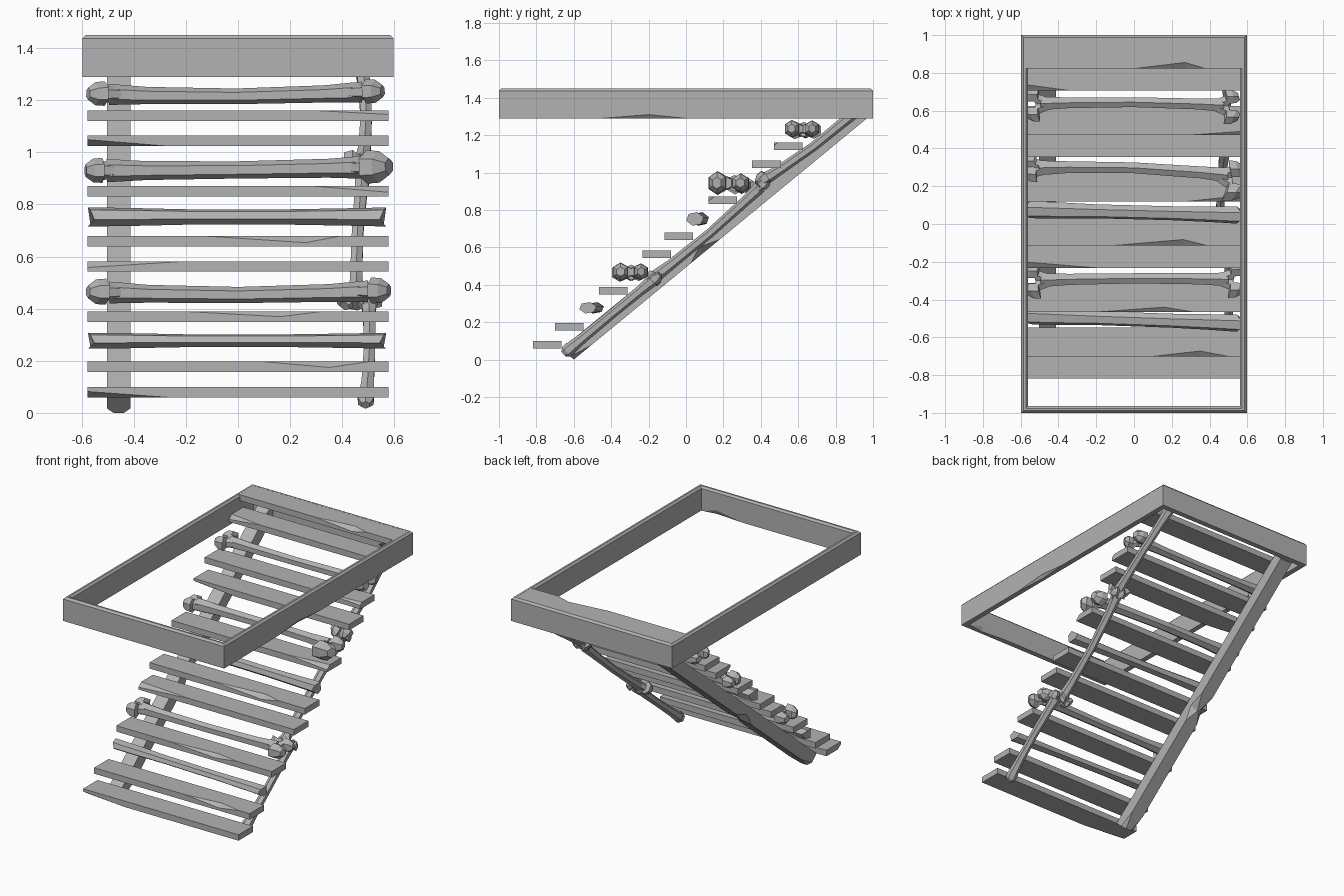
import bpy, bmesh, math
from mathutils import Vector

if "Cube" in bpy.data.objects:
    bpy.data.objects.remove(bpy.data.objects["Cube"])

gray = bpy.data.materials.new("stone_gray")
gray.diffuse_color = (0.45, 0.45, 0.45, 1)
gray.use_nodes = True
gray.node_tree.nodes["Principled BSDF"].inputs["Base Color"].default_value = gray.diffuse_color


def loft(name, rings, closed=False):
    """Skin a list of equal-length point rings; coincident points are merged."""
    bm = bmesh.new()
    vs = [[bm.verts.new(p) for p in r] for r in rings]
    n, m = len(vs[0]), len(vs)
    for i in range(m if closed else m - 1):
        a, b = vs[i], vs[(i + 1) % m]
        for j in range(n):
            k = (j + 1) % n
            bm.faces.new((a[j], a[k], b[k], b[j]))
    if not closed:
        bm.faces.new(vs[0])
        bm.faces.new(vs[-1])
    bmesh.ops.remove_doubles(bm, verts=bm.verts, dist=0.0002)
    bmesh.ops.recalc_face_normals(bm, faces=bm.faces)
    me = bpy.data.meshes.new(name)
    bm.to_mesh(me)
    bm.free()
    me.materials.append(gray)
    ob = bpy.data.objects.new(name, me)
    bpy.context.collection.objects.link(ob)
    return ob


def tube(name, pts, radii, side, sides=6):
    """Faceted tube through pts; 'side' is one axis of its cross-section."""
    pts = [Vector(p) for p in pts]
    d = (pts[-1] - pts[0]).normalized()
    u = (side - d * side.dot(d)).normalized()
    w = d.cross(u)
    rings = []
    for p, r in zip(pts, radii):
        rings.append([p + u * r * math.cos(t) + w * r * math.sin(t)
                      for t in (math.tau * (j + 0.5) / sides for j in range(sides))])
    return loft(name, rings)


def bone(name, a, b, r, side, ends, bend=(0, 0, 0)):
    """Long bone; ends = two lists of knobs (offset along side, radius)."""
    a, b, bend = Vector(a), Vector(b), Vector(bend)
    d = (b - a).normalized()
    L = (b - a).length
    ts = (0.07, 0.2, 0.5, 0.8, 0.93)
    pts = [a.lerp(b, t) + bend * math.sin(math.pi * t) for t in ts]
    tube(name + "_shaft", pts, [r * 1.35, r * 1.1, r, r * 1.1, r * 1.35], side)
    for e, (p, out, knobs) in enumerate(((a, -d, ends[0]), (b, d, ends[1]))):
        root = pts[0] if e == 0 else pts[-1]
        for k, (off, kr) in enumerate(knobs):
            c = p - out * kr * 1.0 + side * off
            path = [root - out * L * 0.06, root.lerp(c, 0.45), c - out * kr * 0.35,
                    c + out * kr * 0.4, c + out * kr]
            tube(f"{name}_knob_{e}{k}", path, [r * 0.8, r * 1.1, kr, kr * 0.95, kr * 0.5], side)


X, Y = Vector((1, 0, 0)), Vector((0, 1, 0))

# Hatch frame: bevelled profile swept round a rectangle, with a chipped lower edge
def frame_ring(x, y, sx, sy, chip=0, inner=0):
    prof = [(chip * 0.8, 1.29), (0, 1.29 + chip), (0, 1.437), (0.012, 1.45), (0.024, 1.45),
            (0.036, 1.438), (0.036, 1.29 + inner), (0.036 - inner * 0.5, 1.29)]
    return [(x - sx * o, y - sy * o, z) for o, z in prof]

W = 0.597
loft("hatch_frame", [
    frame_ring(-W, -1, -1, -1),
    frame_ring(0.25, -1, 0, -1), frame_ring(0.45, -1, 0, -1, 0, 0.03), frame_ring(0.55, -1, 0, -1),
    frame_ring(W, -1, 1, -1),
    frame_ring(W, -0.45, 1, 0), frame_ring(W, -0.2, 1, 0, 0.02), frame_ring(W, 0, 1, 0),
    frame_ring(W, 1, 1, 1), frame_ring(-W, 1, -1, 1)], closed=True)

# Plank treads: step index -> (chip start, chip peak, chip end, depth, top edge?)
H = 0.577
treads = {
    0: (-H, -H, -0.27, 0.022, False), 1: (0.1, 0.35, 0.5, 0.022, True),
    3: (-0.2, 0.16, 0.32, 0.02, True), 5: (-H, -H, -0.2, 0.024, True),
    6: (-0.12, 0.26, 0.39, 0.025, True), 8: (0.28, H, H, 0.024, True),
    10: (-H, -H, -0.27, 0.025, False), 11: (0.3, H, H, 0.015, True),
    13: (-H, -H, -0.33, 0.025, True), 14: (0.0, 0.27, 0.38, 0.025, True)}
for k, (s, m, e, c, top) in treads.items():
    y0, z0 = -0.818 + 0.1172 * k, 0.06 + 0.0964 * k
    y1, z1 = y0 + 0.153, z0 + 0.04
    rings = []
    for x in sorted({-H, s, m, e, H}):
        q = c if x == m else 0
        t, b = (q, 0) if top else (0, q)
        rings.append([(x, y0 + b * 1.5, z0), (x, y0, z0 + b), (x, y0, z1 - t),
                      (x, y0 + t * 1.3, z1), (x, y1, z1), (x, y1, z0)])
    loft(f"tread_{k}", rings)

# Bone treads
bone("low_bone_tread", (-0.575, -0.30, 0.465), (0.58, -0.295, 0.47), 0.031, Y,
     [[(-0.055, 0.05), (0.05, 0.045)], [(-0.055, 0.05), (0.055, 0.045)]], (0, 0.01, -0.015))
bone("mid_bone_tread", (-0.585, 0.295, 0.93), (0.58, 0.25, 0.945), 0.033, Y,
     [[(-0.03, 0.048), (0.04, 0.04)], [(-0.085, 0.064), (0.04, 0.052)]], (0, 0.025, -0.005))
bone("high_bone_tread", (-0.575, 0.635, 1.225), (0.555, 0.625, 1.235), 0.03, Y,
     [[(-0.055, 0.047), (0.05, 0.045)], [(-0.06, 0.047), (0.05, 0.045)]], (0, 0.015, -0.015))

# Split bone treads with jagged notched ends
def split_bone(name, k, y, z, slant, ry, rz):
    rings = []
    for x, s in ((-H, 1.05), (-0.42, 1.0), (-0.2, 0.85), (0.2, 0.85), (0.4, 0.95), (0.57, 1.05)):
        ring = []
        for j in range(6):
            t = math.tau * (j + 0.25) / 6
            notch = 0.035 * (1 - abs(math.sin(t))) if abs(x) > 0.5 else 0
            ring.append((x - math.copysign(notch, x), y + slant * x + ry * s * math.cos(t),
                         z + rz * s * math.sin(t)))
        rings.append(ring)
    loft(name, rings)

split_bone("low_split_tread", 2, -0.505, 0.277, -0.035, 0.045, 0.03)
split_bone("mid_split_tread", 7, 0.062, 0.752, -0.025, 0.045, 0.036)

# Left stringer: sloped beam with a chipped lower edge
rings = []
for t, chip in ((0, 0.025), (0.06, 0), (0.40, 0), (0.44, 0.04), (0.50, 0), (1, 0)):
    lo = Vector((0, -0.6, 0.0)).lerp(Vector((0, 0.962, 1.285)), t)
    hi = Vector((0, -0.665, 0.06)).lerp(Vector((0, 0.962, 1.39)), t)
    if t == 0.06:
        hi = Vector((0, -0.567, 0.14))
    up = (hi - lo).normalized()
    rings.append([(-0.503 + chip, *(lo.yz)), (-0.503, *((lo + up * chip).yz)), (-0.503, *(hi.yz)),
                  (-0.413, *(hi.yz)), (-0.413, *((lo + up * chip).yz)), (-0.413 - chip, *(lo.yz))])
loft("left_stringer", rings)

# Right stringer: three long bones end to end
bone("low_bone_stringer", (0.49, -0.655, 0.03), (0.50, -0.14, 0.455), 0.025, X,
     [[(0.0, 0.036)], [(-0.04, 0.038), (0.025, 0.034)]], (0.01, 0, 0))
bone("mid_bone_stringer", (0.455, -0.21, 0.41), (0.485, 0.44, 0.965), 0.025, X,
     [[(-0.045, 0.04), (0.05, 0.04)], [(-0.025, 0.036), (0.03, 0.036)]], (-0.012, 0.012, -0.012))
bone("high_bone_stringer", (0.475, 0.38, 0.94), (0.47, 0.955, 1.37), 0.025, X,
     [[(-0.035, 0.042), (0.04, 0.04)], [(-0.025, 0.035), (0.025, 0.035)]], (0.02, 0.012, -0.018))
